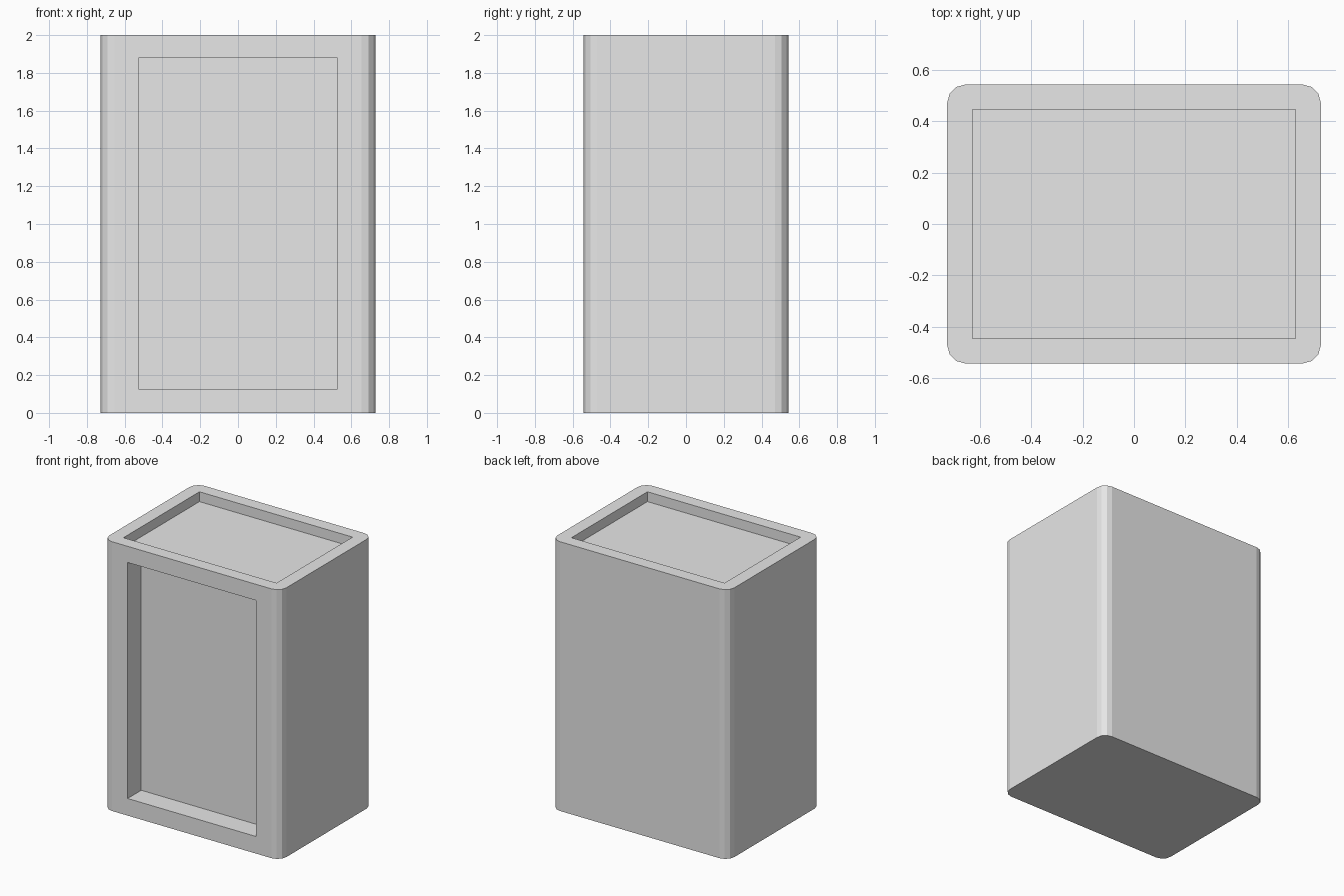
import bpy

if "Cube" in bpy.data.objects:
    bpy.data.objects.remove(bpy.data.objects["Cube"])

WIDTH, DEPTH, HEIGHT = 1.454, 1.086, 2.0

grey = bpy.data.materials.new("light grey")
grey.diffuse_color = (0.8, 0.8, 0.8, 1)
grey.use_nodes = True
grey.node_tree.nodes["Principled BSDF"].inputs["Base Color"].default_value = grey.diffuse_color


def box(name, low, high):
    """Box between two opposite corners."""
    centre = [(a + b) / 2 for a, b in zip(low, high)]
    bpy.ops.mesh.primitive_cube_add(size=1, location=centre)
    obj = bpy.context.object
    obj.name = name
    obj.scale = [b - a for a, b in zip(low, high)]
    bpy.ops.object.transform_apply(location=True, rotation=False, scale=True)
    obj.data.materials.append(grey)
    return obj


def apply_modifier(obj, mod):
    bpy.context.view_layer.objects.active = obj
    bpy.ops.object.modifier_apply(modifier=mod.name)


def cut(obj, low, high):
    """Sink a rectangular recess into an object."""
    cutter = box("recess_cutter", low, high)
    cutter.hide_render = True
    mod = obj.modifiers.new("recess", 'BOOLEAN')
    mod.operation = 'DIFFERENCE'
    mod.solver = 'EXACT'
    mod.object = cutter
    apply_modifier(obj, mod)
    bpy.data.objects.remove(cutter, do_unlink=True)


# Cabinet body
body = box("cabinet_body", (-WIDTH / 2, -DEPTH / 2, 0), (WIDTH / 2, DEPTH / 2, HEIGHT))

# Rounded upright corners, three flat facets each
weights = body.data.attributes.new("bevel_weight_edge", 'FLOAT', 'EDGE')
for edge in body.data.edges:
    a, b = (body.data.vertices[i].co for i in edge.vertices)
    weights.data[edge.index].value = 1.0 if abs(a.z - b.z) > 1 else 0.0
bevel = body.modifiers.new("corners", 'BEVEL')
bevel.limit_method = 'WEIGHT'
bevel.width = 0.073
bevel.segments = 3
apply_modifier(body, bevel)

# Front panel recess and shallow top tray
cut(body, (-0.527, -0.8, 0.127), (0.527, -DEPTH / 2 + 0.16, 1.88))
cut(body, (-0.629, -0.446, HEIGHT - 0.073), (0.629, 0.446, HEIGHT + 0.2))
